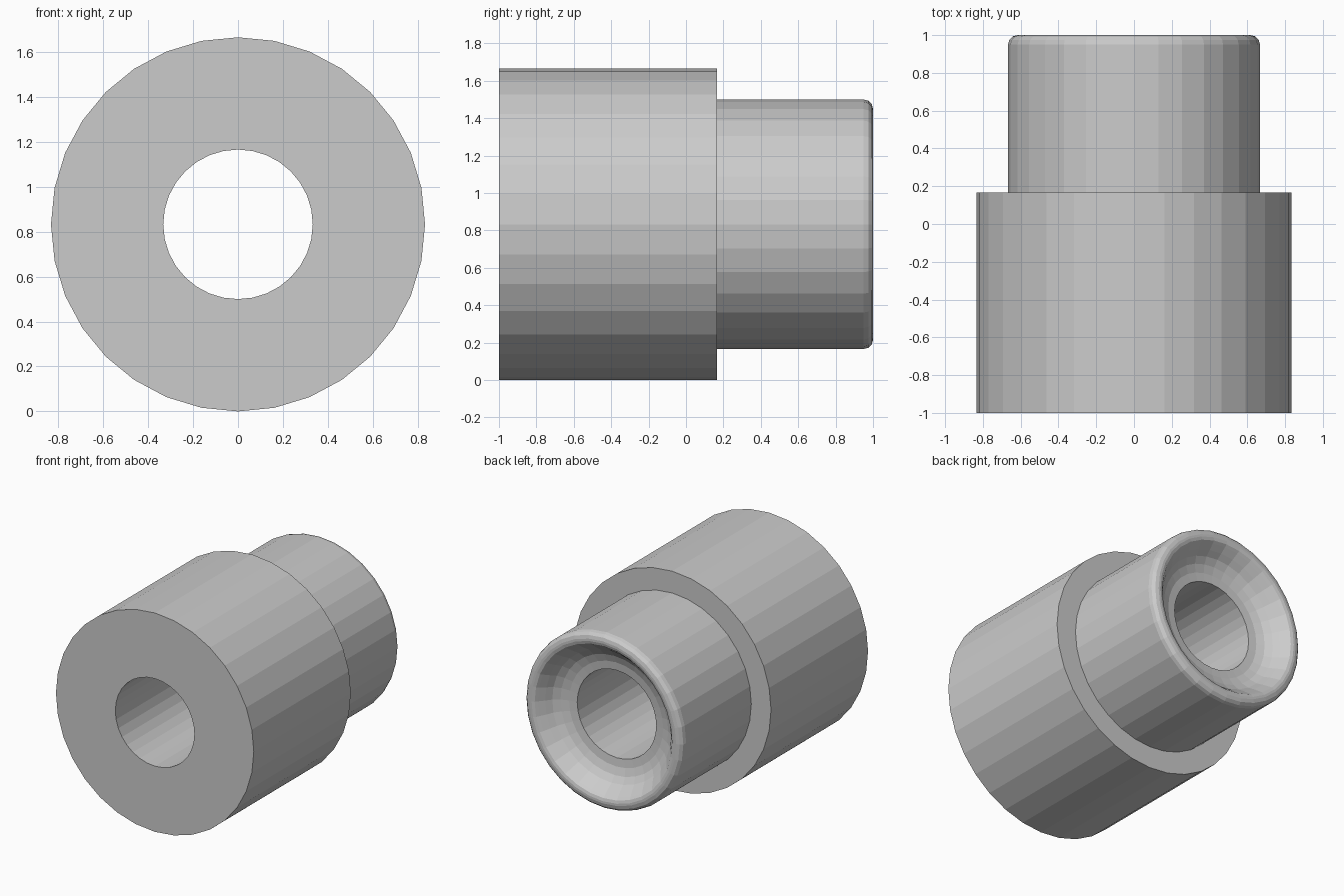
import bpy, bmesh
from math import pi, sin, cos

if "Cube" in bpy.data.objects:
    bpy.data.objects.remove(bpy.data.objects["Cube"])

SEGMENTS = 32
CENTRE_Z = 0.833


def arc(cr, cy, rad_r, rad_y, a0, a1, steps):
    """Points (radius, y) along an elliptical arc, angles in degrees."""
    pts = []
    for i in range(steps + 1):
        a = (a0 + (a1 - a0) * i / steps) * pi / 180
        pts.append((cr + rad_r * cos(a), cy + rad_y * sin(a)))
    return pts


def lathe(name, profile):
    """Revolve a closed (radius, y) profile around the y axis."""
    bm = bmesh.new()
    rings = []
    for r, y in profile:
        rings.append([bm.verts.new((r * sin(2 * pi * k / SEGMENTS), y,
                                    CENTRE_Z + r * cos(2 * pi * k / SEGMENTS)))
                      for k in range(SEGMENTS)])
    for i, a in enumerate(rings):
        b = rings[(i + 1) % len(rings)]
        for k in range(SEGMENTS):
            n = (k + 1) % SEGMENTS
            bm.faces.new((a[k], a[n], b[n], b[k]))
    bmesh.ops.recalc_face_normals(bm, faces=bm.faces)
    mesh = bpy.data.meshes.new(name)
    bm.to_mesh(mesh)
    bm.free()
    obj = bpy.data.objects.new(name, mesh)
    bpy.context.collection.objects.link(obj)
    return obj


# Wide body and shoulder step
profile = [(0.333, -1), (0.833, -1), (0.833, 0.167), (0.667, 0.167)]
# Rounded outer edge of the neck
profile += arc(0.617, 0.95, 0.05, 0.05, 0, 90, 3)
# Rounded inner lip, then concave bowl down to the bore
profile += arc(0.60, 0.96, 0.04, 0.04, 90, 155, 2)
profile += arc(0.333, 0.99, 0.21, 0.157, -20, -90, 4)

lathe("stepped_bushing", profile)
